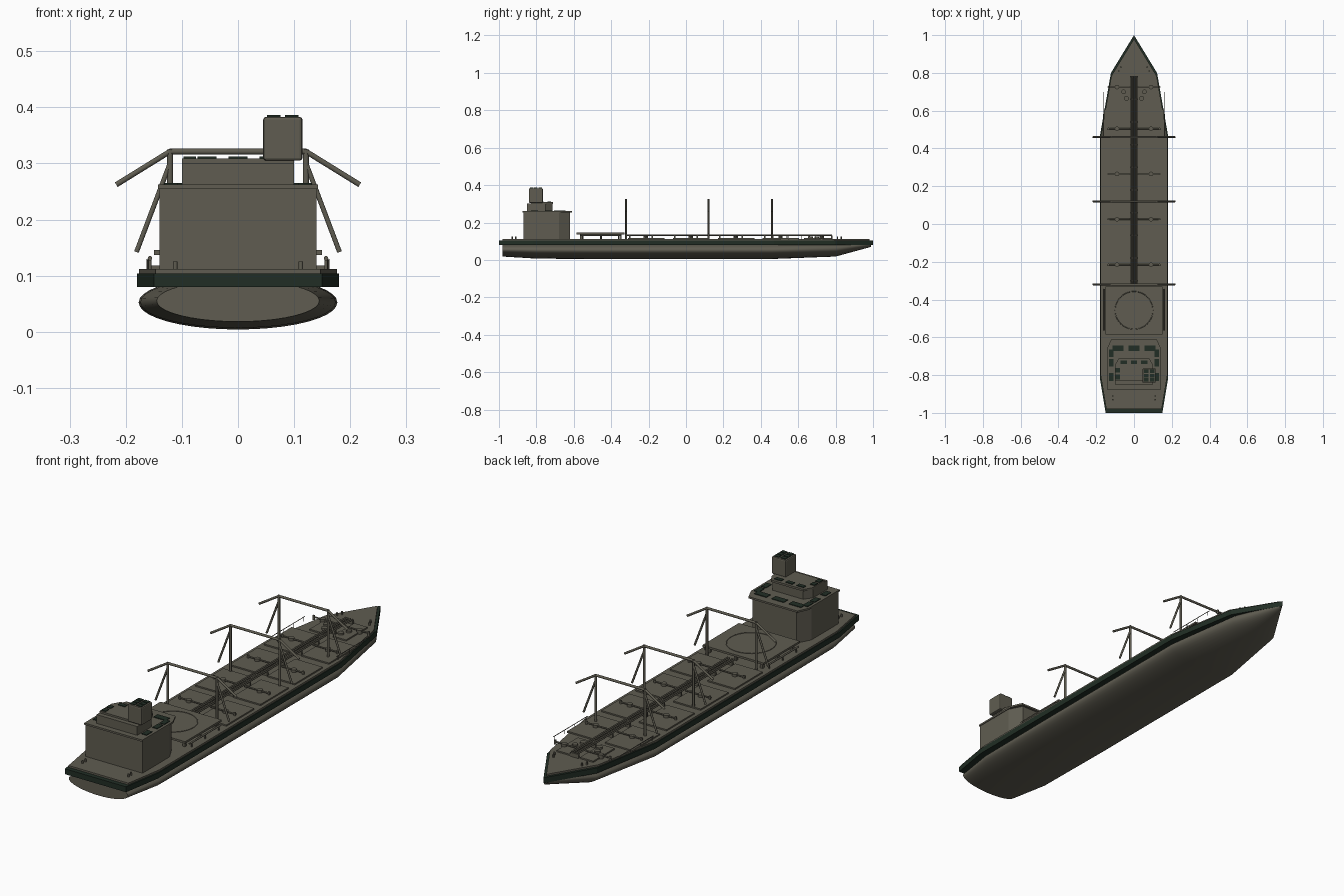
import bpy, bmesh, math
from mathutils import Vector

if "Cube" in bpy.data.objects:
    bpy.data.objects.remove(bpy.data.objects["Cube"])


def material(name, rgb):
    m = bpy.data.materials.new(name)
    m.diffuse_color = (*rgb, 1)
    m.use_nodes = True
    m.node_tree.nodes["Principled BSDF"].inputs["Base Color"].default_value = m.diffuse_color
    return m


GREY = material("olive_grey", (0.115, 0.108, 0.082))
GREEN = material("dark_green", (0.015, 0.027, 0.018))


def finish(name, bm, mat, smooth=False):
    bmesh.ops.recalc_face_normals(bm, faces=bm.faces)
    mesh = bpy.data.meshes.new(name)
    bm.to_mesh(mesh)
    bm.free()
    mesh.materials.append(mat)
    ob = bpy.data.objects.new(name, mesh)
    bpy.context.collection.objects.link(ob)
    if smooth:
        bpy.ops.object.select_all(action='DESELECT')
        ob.select_set(True)
        bpy.context.view_layer.objects.active = ob
        bpy.ops.object.shade_smooth_by_angle(angle=math.radians(40))
    return ob


def loft(bm, rings):
    rows = [[bm.verts.new(p) for p in ring] for ring in rings]
    n = len(rows[0])
    for a, b in zip(rows, rows[1:]):
        for i in range(n):
            bm.faces.new((a[i], a[(i + 1) % n], b[(i + 1) % n], b[i]))
    bm.faces.new(rows[0])
    bm.faces.new(rows[-1])


def prism(name, half, z0, z1, mat, inset=0.0):
    """Upright prism from the right half of a symmetric outline."""
    pts = half + [(-x, y) for x, y in reversed(half) if x > 0]
    k = 1 - inset
    bm = bmesh.new()
    loft(bm, [[(x * k, y * k, z) for x, y in pts] for z in (z0, z1)])
    return finish(name, bm, mat)


def boxes(name, items, mat):
    """One object holding boxes given as x0, x1, y0, y1, z0, z1."""
    bm = bmesh.new()
    for x0, x1, y0, y1, z0, z1 in items:
        loft(bm, [[(x0, y0, z), (x1, y0, z), (x1, y1, z), (x0, y1, z)]
                  for z in (z0, z1)])
    return finish(name, bm, mat)


def tubes(name, items, mat=GREY, sides=10):
    """One object holding round bars given as start, end, radius."""
    bm = bmesh.new()
    for a, b, r in items:
        a, b = Vector(a), Vector(b)
        q = (b - a).to_track_quat('Z', 'Y')
        ring = [q @ Vector((r * math.cos(t), r * math.sin(t), 0))
                for t in (2 * math.pi * i / sides for i in range(sides))]
        loft(bm, [[a + v for v in ring], [b + v for v in ring]])
    return finish(name, bm, mat, True)


# Lower hull: elliptical sections as y, half width, bottom, top
bm = bmesh.new()
sections = [(-0.98, 0.145, 0.018, 0.092), (-0.8, 0.174, 0.007, 0.098),
            (-0.4, 0.177, 0.004, 0.1), (0.46, 0.177, 0.005, 0.1),
            (0.8, 0.119, 0.018, 0.1), (0.99, 0.006, 0.07, 0.1)]
loft(bm, [[(w * math.cos(t), y, (lo + hi) / 2 + (hi - lo) / 2 * math.sin(t))
           for t in (2 * math.pi * i / 40 for i in range(40))]
          for y, w, lo, hi in sections])
finish("lower_hull", bm, GREY, True)

# Sheer band and deck
plan = [(0.15, -1.0), (0.18, -0.82), (0.18, 0.47), (0.122, 0.8), (0, 1.0)]
prism("sheer_band", plan, 0.08, 0.104, GREEN)
prism("deck", plan, 0.104, 0.112, GREY, 0.02)

# Deck house, bridge and funnel
prism("deck_house", [(0.14, -0.87), (0.14, -0.68), (0.108, -0.62)], 0.11, 0.255, GREY)
prism("house_roof", [(0.143, -0.875), (0.143, -0.66), (0.12, -0.61)], 0.254, 0.262, GREY)
prism("bridge", [(0.1, -0.85), (0.1, -0.75), (0.075, -0.715)], 0.26, 0.301, GREY)
prism("bridge_roof", [(0.1, -0.83), (0.1, -0.745), (0.08, -0.71)], 0.3, 0.309, GREY)
funnel = boxes("funnel", [(0.045, 0.115, -0.84, -0.765, 0.305, 0.383)], GREY)
bevel = funnel.modifiers.new("rounded_edges", 'BEVEL')
bevel.width = 0.005
bevel.segments = 2
boxes("funnel_vents", [(x - 0.012, x + 0.012, y - 0.009, y + 0.009, 0.382, 0.386)
                       for x in (0.064, 0.096) for y in (-0.825, -0.8025, -0.78)], GREEN)

# Dark panels on the roofs
panels = [(x - 0.03, x + 0.03, -0.672, -0.643, 0.262, 0.265) for x in (-0.085, 0, 0.085)]
for s in (-1, 1):
    panels += [(s * 0.12 - 0.012, s * 0.12 + 0.012, y - 0.02, y + 0.02, 0.262, 0.265)
               for y in (-0.685, -0.735, -0.81)]
boxes("house_roof_panels", panels, GREEN)
panels = [(x - 0.017, x + 0.017, -0.741, -0.722, 0.309, 0.312) for x in (-0.055, 0, 0.055)]
panels += [(-0.097, -0.075, y - 0.012, y + 0.012, 0.309, 0.312) for y in (-0.775, -0.81)]
boxes("bridge_roof_panels", panels, GREEN)

# Raised landing platform with a marked ring
boxes("landing_platform", [(-0.15, 0.15, -0.585, -0.33, 0.137, 0.146)], GREY)
boxes("platform_legs", [(x - 0.006, x + 0.006, y - 0.006, y + 0.006, 0.11, 0.138)
                        for x in (-0.13, 0, 0.13) for y in (-0.56, -0.455, -0.35)], GREY)
bpy.ops.mesh.primitive_torus_add(location=(0, -0.457, 0.146), major_radius=0.1,
                                 minor_radius=0.002, major_segments=48, minor_segments=6)
ring = bpy.context.object
ring.name = "platform_ring"
ring.data.materials.append(GREY)
tubes("platform_side_pipes", [((s * 0.157, -0.565, 0.131), (s * 0.157, -0.345, 0.131), 0.004)
                              for s in (-1, 1)])
tubes("platform_pipe_posts", [((s * 0.157, y, 0.11), (s * 0.157, y, 0.131), 0.003)
                              for s in (-1, 1) for y in (-0.55, -0.455, -0.36)])

# Tank covers either side of the centre line, with cross pipes and valves
rows = [-0.215, 0.025, 0.265, 0.505]
covers, cross, valves = [], [], []
for s in (-1, 1):
    for y in rows:
        x0, x1 = sorted((s * 0.025, s * 0.16))
        covers.append((x0, x1, y - 0.095, y + 0.1, 0.11, 0.118))
    x0, x1 = sorted((s * 0.025, s * 0.09))
    covers.append((x0, x1, 0.63, 0.78, 0.11, 0.118))
    for y in rows + [0.725]:
        cross.append((((s * 0.015), y, 0.124), (s * 0.14, y, 0.124), 0.0035))
        valves.append(((s * 0.09, y, 0.112), (s * 0.09, y, 0.129), 0.012))
        valves.append(((s * 0.135, y, 0.112), (s * 0.135, y, 0.131), 0.005))
    valves += [((s * 0.04, 0.665, 0.112), (s * 0.04, 0.665, 0.126), 0.013),
               ((s * 0.055, 0.7, 0.112), (s * 0.055, 0.7, 0.126), 0.012)]
boxes("tank_covers", covers, GREY)
tubes("cross_pipes", cross)
tubes("valves", valves, sides=14)

# Centre pipe run on its supports
tubes("centre_pipes", [((x, -0.315, 0.132), (x, 0.78, 0.132), 0.0035)
                       for x in (-0.016, -0.007, 0.007, 0.016)])
boxes("pipe_supports", [(-0.02, 0.02, y - 0.004, y + 0.004, 0.11, 0.13)
                        for y in (-0.3 + 0.12 * i for i in range(10))], GREY)

# Gantries: posts, top beam, outward arms and braces
for i, y in enumerate((-0.32, 0.12, 0.46)):
    bars = [((-0.122, y, 0.321), (0.122, y, 0.321), 0.0055)]
    for s in (-1, 1):
        bars += [((s * 0.121, y, 0.11), (s * 0.121, y, 0.325), 0.0055),
                 ((s * 0.12, y, 0.322), (s * 0.217, y, 0.262), 0.005),
                 ((s * 0.122, y, 0.298), (s * 0.181, y, 0.142), 0.0045)]
    tubes(f"gantry_{i + 1}", bars)

# Thin side rails near the bow
rails = []
for s in (-1, 1):
    rails.append(((s * 0.162, 0.46, 0.128), (s * 0.162, 0.7, 0.128), 0.0015))
    rails += [((s * 0.162, y, 0.11), (s * 0.162, y, 0.128), 0.0015)
              for y in (0.47, 0.55, 0.62, 0.69)]
tubes("bow_rails", rails, sides=6)

# Mooring posts at stern and bow
tubes("mooring_posts", [((s * x, y, 0.11), (s * x, y, 0.125), 0.004)
                        for s in (-1, 1) for x, y in ((0.112, -0.93), (0.112, -0.91),
                                                      (0.08, 0.81), (0.07, 0.83))])
